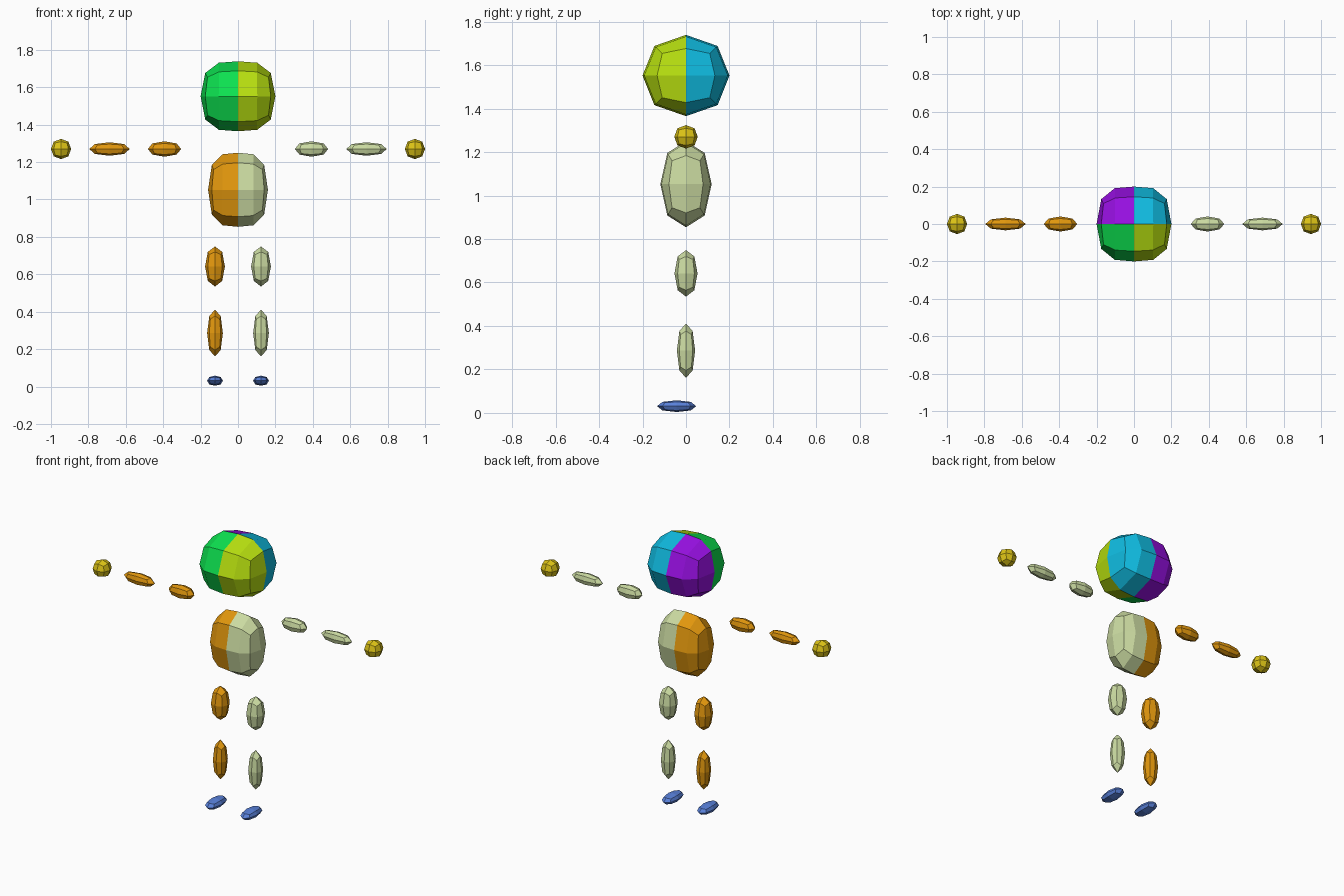
import bpy
import bmesh
from mathutils import Vector

cube = bpy.data.objects.get("Cube")
if cube:
    bpy.data.objects.remove(cube, do_unlink=True)


def material(name, color):
    mat = bpy.data.materials.new(name)
    mat.use_nodes = True
    mat.diffuse_color = (*color, 1)
    mat.node_tree.nodes["Principled BSDF"].inputs["Base Color"].default_value = (*color, 1)
    return mat


GREEN = material("green", (0.004, 0.76, 0.08))
LIME = material("lime", (0.48, 0.75, 0.005))
CYAN = material("cyan", (0.005, 0.5, 0.75))
PURPLE = material("purple", (0.31, 0.005, 0.76))
ORANGE = material("orange", (0.76, 0.31, 0.004))
PALE = material("pale_green", (0.6, 0.71, 0.36))
YELLOW = material("yellow", (0.72, 0.55, 0.008))
BLUE = material("blue", (0.1, 0.22, 0.7))


def rounded_box(name, center, half, mats, split=False, rule=None):
    """Box smoothed by one subdivision, fitted to its half sizes, flat shaded."""
    bm = bmesh.new()
    bmesh.ops.create_cube(bm, size=2)
    if split:  # extra loop down the middle
        bmesh.ops.bisect_plane(bm, geom=bm.verts[:] + bm.edges[:] + bm.faces[:],
                               plane_co=(0, 0, 0), plane_no=(1, 0, 0))
    cage = bpy.data.meshes.new(name + "_cage")
    bm.to_mesh(cage)
    bm.free()
    obj = bpy.data.objects.new(name, cage)
    bpy.context.collection.objects.link(obj)
    sub = obj.modifiers.new("Rounding", 'SUBSURF')
    sub.levels = sub.render_levels = 1

    # Bake the rounding so faces can be coloured and sizes fitted
    deps = bpy.context.evaluated_depsgraph_get()
    mesh = bpy.data.meshes.new_from_object(obj.evaluated_get(deps))
    obj.modifiers.clear()
    obj.data = mesh
    bpy.data.meshes.remove(cage)
    mesh.name = name
    size = [max(abs(v.co[i]) for v in mesh.vertices) for i in range(3)]
    for v in mesh.vertices:
        v.co = Vector([v.co[i] * half[i] / size[i] for i in range(3)])
    mesh.materials.clear()
    for mat in mats:
        mesh.materials.append(mat)
    for face in mesh.polygons:
        face.use_smooth = False
        face.material_index = rule(face.center) if rule else 0
    obj.location = center
    return obj


# Head in four coloured quarters, torso in two halves
rounded_box("head", (0, 0, 1.552), (0.2, 0.2, 0.187), [GREEN, LIME, PURPLE, CYAN],
            split=True, rule=lambda c: (c.x > 0) + 2 * (c.y > 0))
rounded_box("torso", (0, 0, 1.052), (0.16, 0.118, 0.198), [ORANGE, PALE],
            split=True, rule=lambda c: int(c.x > 0))

# Floating limb pieces, repeated on both sides
for side, sign, limb in (("right", -1, ORANGE), ("left", 1, PALE)):
    parts = (
        ("upper_arm", (0.393, 0, 1.27), (0.089, 0.04, 0.041), limb),
        ("forearm", (0.687, 0, 1.27), (0.108, 0.034, 0.036), limb),
        ("hand", (0.946, 0, 1.27), (0.054, 0.054, 0.054), YELLOW),
        ("thigh", (0.123, 0, 0.642), (0.053, 0.053, 0.107), limb),
        ("shin", (0.123, 0, 0.286), (0.042, 0.042, 0.125), limb),
        ("foot", (0.123, -0.043, 0.031), (0.042, 0.09, 0.027), BLUE),
    )
    for name, (x, y, z), half, mat in parts:
        rounded_box(f"{side}_{name}", (sign * x, y, z), half, [mat])
